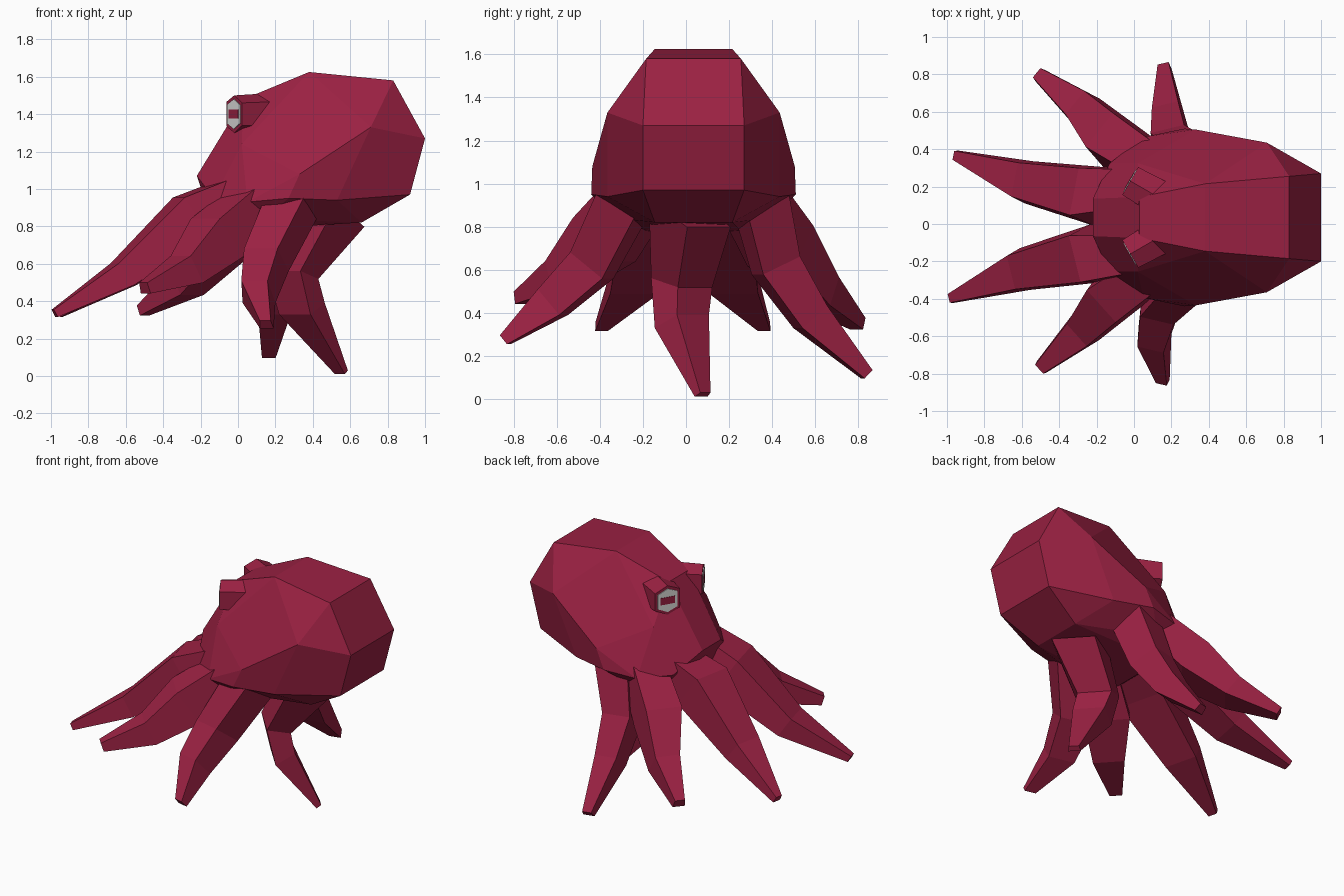
import bpy, bmesh, math
from mathutils import Vector

if "Cube" in bpy.data.objects:
    bpy.data.objects.remove(bpy.data.objects["Cube"], do_unlink=True)


def material(name, color):
    m = bpy.data.materials.new(name)
    m.use_nodes = True
    m.diffuse_color = (*color, 1)
    m.node_tree.nodes["Principled BSDF"].inputs["Base Color"].default_value = (*color, 1)
    return m


SKIN = material("crimson_skin", (0.325, 0.015, 0.055))
WHITE = material("eye_white", (0.75, 0.75, 0.73))
MID = 0.035  # sideways centre of the head


def finish(name, bm, mat):
    bmesh.ops.recalc_face_normals(bm, faces=bm.faces)
    mesh = bpy.data.meshes.new(name)
    bm.to_mesh(mesh)
    bm.free()
    mesh.materials.append(mat)
    ob = bpy.data.objects.new(name, mesh)
    bpy.context.collection.objects.link(ob)


def loft(name, rings, mat):
    """Skin equal-sized rings of points and cap both ends."""
    bm = bmesh.new()
    loops = [[bm.verts.new(p) for p in ring] for ring in rings]
    n = len(loops[0])
    for a, b in zip(loops, loops[1:]):
        for i in range(n):
            j = (i + 1) % n
            bm.faces.new((a[i], a[j], b[j], b[i]))
    bm.faces.new(loops[0])
    bm.faces.new(loops[-1])
    finish(name, bm, mat)


# Head: faceted hull of mirrored half-profile points (x, half width, z)
head = [
    (0.83, 0.22, 1.58), (0.38, 0.18, 1.625), (0.03, 0.11, 1.48),
    (1.0, 0.235, 1.27), (0.92, 0.235, 0.97), (0.66, 0.18, 0.82),
    (0.71, 0.40, 1.33), (0.53, 0.40, 0.94), (0.33, 0.47, 1.08),
    (0.27, 0.475, 0.95), (0.05, 0.43, 0.93), (0.02, 0.29, 1.24),
    (-0.22, 0.10, 1.07), (-0.13, 0.29, 0.95), (0.14, 0.36, 0.84),
    (0.0, 0.22, 0.78), (-0.17, 0.1, 0.92),
]
bm = bmesh.new()
for x, w, z in head:
    for s in (-1, 1):
        bm.verts.new((x, MID + s * w, z))
bmesh.ops.convex_hull(bm, input=bm.verts)
bmesh.ops.delete(bm, geom=[v for v in bm.verts if not v.link_faces], context="VERTS")
bmesh.ops.dissolve_limit(bm, angle_limit=math.radians(6), verts=bm.verts, edges=bm.edges)
finish("head", bm, SKIN)


def tentacle(name, path, sizes):
    """Tapered four-sided arm; sizes are (width, thickness) per path point."""
    pts = [Vector(p) for p in path]
    run = pts[-1] - pts[0]
    side = Vector((-run.y, run.x, 0)).normalized()
    rings = []
    for i, p in enumerate(pts):
        d = (pts[min(i + 1, len(pts) - 1)] - pts[max(i - 1, 0)]).normalized()
        up = d.cross(side).normalized()
        w, h = sizes[i][0] / 2, sizes[i][1] / 2
        rings.append([p + side * w * a + up * h * b
                      for a, b in ((-1, -1), (1, -1), (0.8, 1), (-0.8, 1))])
    loft(name, rings, SKIN)


# Tentacles
front = [(0.26, 0.22), (0.32, 0.25), (0.23, 0.14), (0.06, 0.045)]
side = [(0.26, 0.22), (0.29, 0.25), (0.2, 0.16), (0.08, 0.06)]
rear = [(0.27, 0.22), (0.23, 0.2), (0.18, 0.16), (0.075, 0.055)]
tentacle("front_right_tentacle",
         [(0.0, -0.15, 0.96), (-0.25, -0.17, 0.85), (-0.62, -0.25, 0.545), (-0.98, -0.395, 0.335)], front)
tentacle("front_left_tentacle",
         [(0.0, 0.18, 0.96), (-0.25, 0.16, 0.85), (-0.6, 0.23, 0.545), (-0.955, 0.365, 0.335)], front)
tentacle("middle_right_tentacle",
         [(0.08, -0.25, 0.92), (-0.12, -0.39, 0.74), (-0.28, -0.57, 0.57), (-0.5, -0.77, 0.47)], side)
tentacle("middle_left_tentacle",
         [(0.08, 0.32, 0.92), (-0.12, 0.45, 0.71), (-0.28, 0.62, 0.5), (-0.51, 0.8, 0.35)], side)
tentacle("rear_right_tentacle",
         [(0.28, -0.29, 0.92), (0.14, -0.44, 0.62), (0.1, -0.62, 0.45), (0.15, -0.84, 0.275)], rear)
tentacle("rear_left_tentacle",
         [(0.28, 0.35, 0.92), (0.2, 0.42, 0.62), (0.18, 0.58, 0.38), (0.16, 0.84, 0.115)], rear)
tentacle("back_tentacle",
         [(0.5, 0.03, 0.86), (0.3, -0.01, 0.54), (0.35, -0.01, 0.36), (0.555, 0.08, 0.02)],
         [(0.34, 0.26), (0.27, 0.16), (0.25, 0.14), (0.08, 0.035)])


# Eyes: hexagonal stalks with a thin white plate and a bar pupil
def eye(label, s):
    centre = Vector((-0.02, MID + s * 0.195, 1.4))
    out = Vector((-0.87, s * 0.5, 0))
    across = Vector((0.5, s * 0.87, 0))

    def ring(shape, scale, offset):
        return [centre + out * offset + across * a * scale + Vector((0, 0, b * scale))
                for a, b in shape]

    hexagon = [(0.085, 0.06), (0, 0.1), (-0.085, 0.065),
               (-0.085, -0.065), (0, -0.1), (0.085, -0.06)]
    bar = [(0.05, 0.024), (-0.05, 0.024), (-0.05, -0.024), (0.05, -0.024)]
    loft(label + "_eye_socket", [ring(hexagon, 1.1, -0.18), ring(hexagon, 1, 0)], SKIN)
    loft(label + "_eye_white", [ring(hexagon, 0.8, -0.002), ring(hexagon, 0.8, 0.004)], WHITE)
    loft(label + "_pupil", [ring(bar, 1, 0), ring(bar, 1, 0.007)], SKIN)


eye("right", -1)
eye("left", 1)
